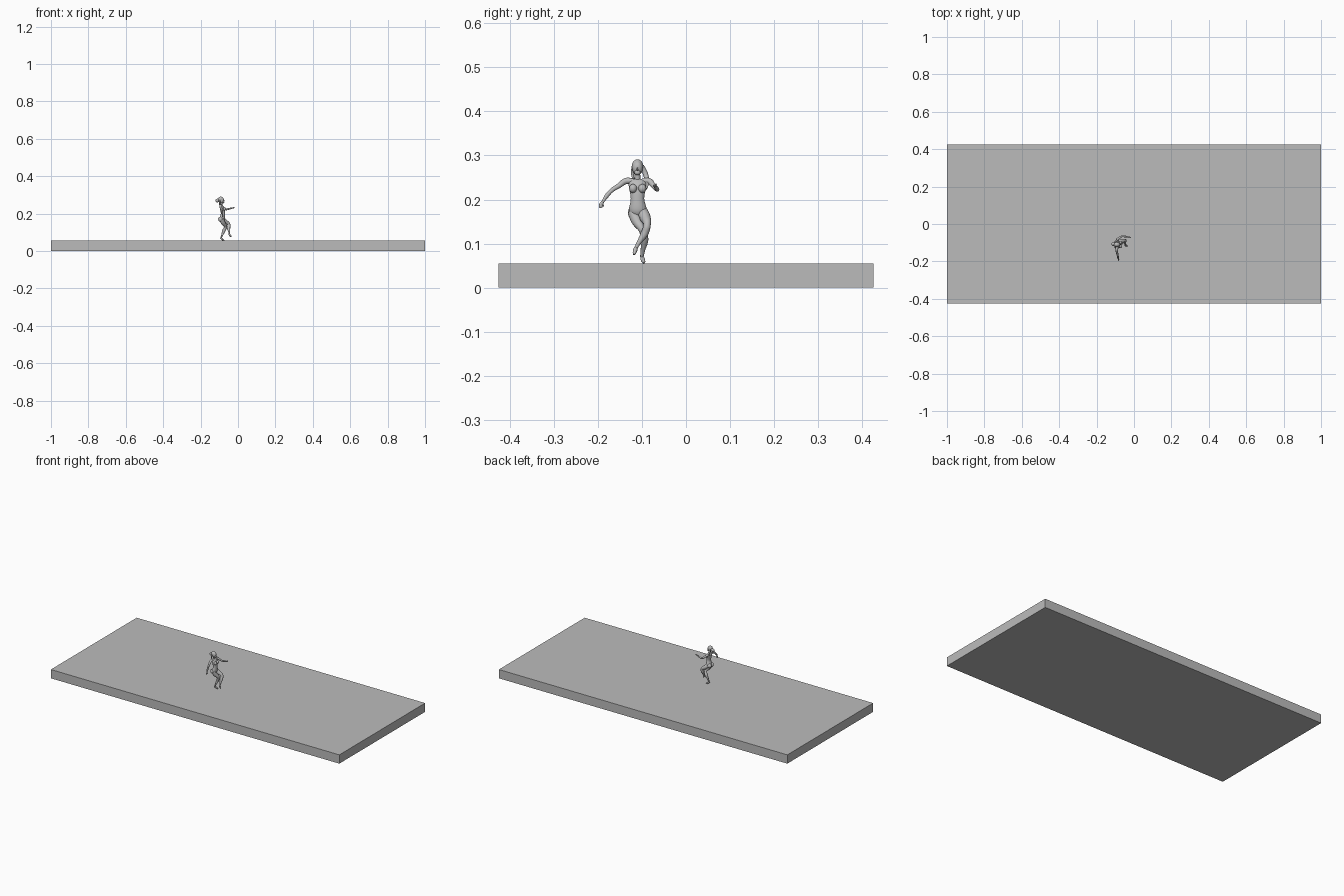
import bpy, bmesh, math
from mathutils import Vector, Matrix

cube = bpy.data.objects.get("Cube")
if cube:
    bpy.data.objects.remove(cube, do_unlink=True)

grey = bpy.data.materials.new("stone grey")
grey.use_nodes = True
colour = (0.5, 0.5, 0.5, 1)
grey.diffuse_color = colour
grey.node_tree.nodes["Principled BSDF"].inputs["Base Color"].default_value = colour


def add(name, mesh, smooth=True):
    mesh.materials.clear()
    mesh.materials.append(grey)
    for p in mesh.polygons:
        p.use_smooth = smooth
        p.material_index = 0
    obj = bpy.data.objects.new(name, mesh)
    bpy.context.collection.objects.link(obj)
    return obj


def from_bmesh(name, bm, smooth=True):
    bmesh.ops.recalc_face_normals(bm, faces=bm.faces)
    mesh = bpy.data.meshes.new(name)
    bm.to_mesh(mesh)
    bm.free()
    return add(name, mesh, smooth)


def ellipsoid(name, centre, radii, direction=(0, 0, 1)):
    """Ball stretched by radii, its z axis turned to the direction."""
    bm = bmesh.new()
    turn = Vector(direction).to_track_quat('Z', 'Y').to_matrix().to_4x4()
    mat = Matrix.Translation(centre) @ turn @ Matrix.Diagonal((*radii, 1))
    bmesh.ops.create_uvsphere(bm, u_segments=16, v_segments=10, radius=1, matrix=mat)
    return from_bmesh(name, bm)


def limb(name, points):
    """Smooth tapered tube through (x, y, z, radius) points."""
    curve = bpy.data.curves.new(name, 'CURVE')
    curve.dimensions = '3D'
    curve.bevel_depth = 1
    curve.bevel_resolution = 3
    curve.resolution_u = 5
    curve.use_fill_caps = True
    spline = curve.splines.new('BEZIER')
    spline.bezier_points.add(len(points) - 1)
    for bp, (x, y, z, r) in zip(spline.bezier_points, points):
        bp.co = (x, y, z)
        bp.radius = r
        bp.handle_left_type = bp.handle_right_type = 'AUTO'
    tmp = bpy.data.objects.new(name + "_path", curve)
    bpy.context.collection.objects.link(tmp)
    deps = bpy.context.evaluated_depsgraph_get()
    mesh = bpy.data.meshes.new_from_object(tmp.evaluated_get(deps))
    bpy.data.objects.remove(tmp, do_unlink=True)
    return add(name, mesh)


def loft(name, rings, sides=14):
    """Horizontal oval rings (x, y, z, x radius, y radius) joined into a body."""
    bm = bmesh.new()
    loops = []
    for x, y, z, rx, ry in rings:
        angles = [2 * math.pi * i / sides for i in range(sides)]
        loops.append([bm.verts.new((x + rx * math.cos(a), y + ry * math.sin(a), z))
                      for a in angles])
    for low, high in zip(loops, loops[1:]):
        for i in range(sides):
            j = (i + 1) % sides
            bm.faces.new((low[i], low[j], high[j], high[i]))
    bm.faces.new(loops[0])
    bm.faces.new(loops[-1])
    obj = from_bmesh(name, bm)
    obj.modifiers.new("smooth", 'SUBSURF').levels = 1
    return obj


# Base slab
bm = bmesh.new()
bmesh.ops.create_cube(bm, size=1, matrix=Matrix.Translation((0, 0, 0.0275))
                      @ Matrix.Diagonal((2, 0.85, 0.055, 1)))
from_bmesh("base_slab", bm, False)

# Torso, facing +x
loft("torso", [
    (-.087, -.109, .158, .008, .010), (-.086, -.109, .168, .016, .021),
    (-.084, -.109, .180, .016, .022), (-.080, -.110, .196, .011, .015),
    (-.081, -.110, .210, .012, .016), (-.084, -.110, .226, .014, .020),
    (-.088, -.110, .240, .011, .022), (-.090, -.110, .248, .006, .012)])
for side, y in (("right", -.120), ("left", -.099)):
    ellipsoid(side + "_breast", (-.073, y, .225), (.009, .009, .010))
    ellipsoid(side + "_buttock", (-.093, y, .170), (.013, .012, .014))

# Neck and head
limb("neck", [(-.090, -.110, .240, .007), (-.087, -.110, .262, .006)])
ellipsoid("head", (-.086, -.110, .271), (.012, .0105, .016), (.15, 0, 1))
ellipsoid("jaw", (-.080, -.110, .261), (.007, .007, .006))
ellipsoid("nose", (-.0735, -.110, .269), (.0025, .0018, .004))

# Hair: cap, bun and loose locks
ellipsoid("hair_cap", (-.092, -.110, .276), (.0145, .013, .015))
ellipsoid("hair_bun", (-.110, -.107, .270), (.011, .010, .010))
limb("left_hair_lock", [(-.094, -.100, .276, .005), (-.096, -.092, .258, .006),
                        (-.089, -.088, .240, .005), (-.082, -.090, .224, .002)])
limb("right_hair_lock", [(-.094, -.119, .276, .004), (-.099, -.121, .260, .004),
                         (-.098, -.119, .244, .002)])

# Arms: right swings out sideways, left reaches forward
limb("right_arm", [
    (-.090, -.120, .241, .007), (-.092, -.136, .242, .0075), (-.091, -.151, .232, .006),
    (-.087, -.168, .221, .005), (-.085, -.180, .208, .005), (-.083, -.189, .194, .003)])
ellipsoid("right_hand", (-.082, -.192, .188), (.003, .005, .008), (0, -.4, -1))
limb("right_thumb", [(-.082, -.190, .193, .002), (-.078, -.187, .185, .0012)])
limb("left_arm", [
    (-.090, -.099, .241, .007), (-.090, -.085, .242, .0075), (-.079, -.075, .233, .006),
    (-.064, -.066, .223, .005), (-.047, -.067, .226, .005), (-.031, -.070, .230, .003)])
ellipsoid("left_hand", (-.025, -.071, .231), (.004, .003, .008), (1, -.1, .2))
limb("left_thumb", [(-.030, -.070, .230, .002), (-.024, -.067, .235, .0012)])

# Legs: right one planted on its toes, left one lifted and crossing in front
limb("right_leg", [
    (-.088, -.120, .172, .013), (-.080, -.112, .152, .0125), (-.067, -.099, .130, .008),
    (-.075, -.094, .110, .009), (-.085, -.098, .084, .005), (-.090, -.100, .071, .004)])
limb("right_foot", [(-.093, -.100, .071, .004), (-.086, -.098, .064, .005),
                    (-.078, -.096, .059, .004), (-.073, -.095, .057, .002)])
limb("left_leg", [
    (-.085, -.099, .172, .013), (-.069, -.092, .158, .0125), (-.049, -.088, .142, .008),
    (-.050, -.094, .123, .009), (-.047, -.107, .102, .005), (-.046, -.113, .091, .004)])
limb("left_foot", [(-.048, -.113, .092, .004), (-.044, -.115, .086, .005),
                   (-.039, -.117, .079, .004), (-.036, -.118, .075, .002)])
